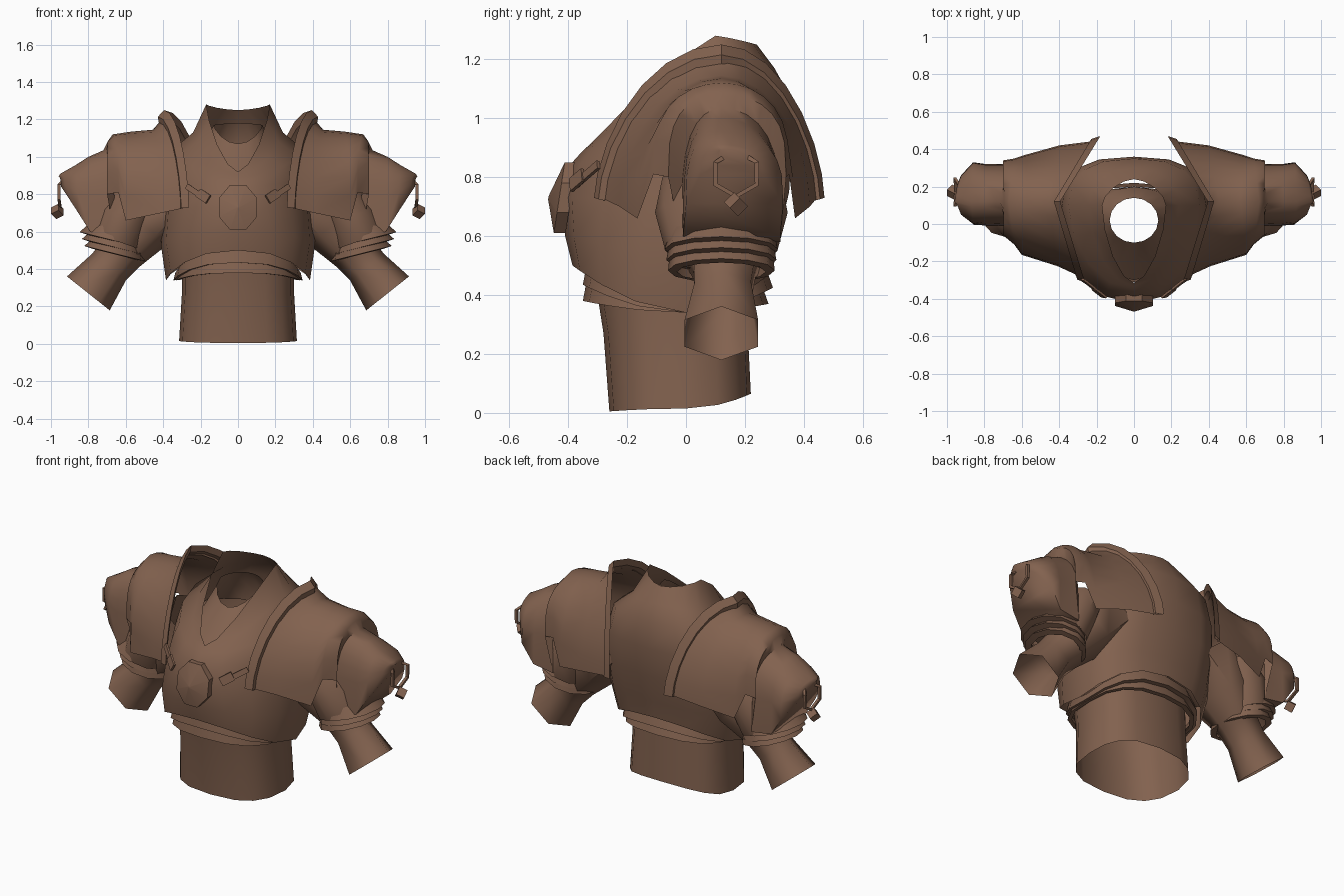
import bpy, bmesh, math
from mathutils import Vector, Matrix

if "Cube" in bpy.data.objects:
    bpy.data.objects.remove(bpy.data.objects["Cube"])

leather = bpy.data.materials.new("brown_leather")
leather.diffuse_color = (0.225, 0.122, 0.078, 1)
leather.use_nodes = True
leather.node_tree.nodes["Principled BSDF"].inputs["Base Color"].default_value = leather.diffuse_color


def finish(name, bm, mirror=False, angle=40):
    bmesh.ops.recalc_face_normals(bm, faces=bm.faces)
    me = bpy.data.meshes.new(name)
    bm.to_mesh(me)
    bm.free()
    me.materials.append(leather)
    ob = bpy.data.objects.new(name, me)
    bpy.context.collection.objects.link(ob)
    if mirror:
        m = ob.modifiers.new("mirror", 'MIRROR')
        m.use_mirror_merge = False
    bpy.ops.object.select_all(action='DESELECT')
    ob.select_set(True)
    bpy.context.view_layer.objects.active = ob
    bpy.ops.object.shade_smooth_by_angle(angle=math.radians(angle))
    return ob


def loft(rows, closed=True, caps=False, closed_from=None):
    """Skin a list of point rows; closed_from closes only the later rows."""
    bm = bmesh.new()
    vs = [[bm.verts.new(p) for p in r] for r in rows]
    n = len(rows[0])
    for k in range(len(vs) - 1):
        wrap = closed or (closed_from is not None and k >= closed_from)
        for i in range(n if wrap else n - 1):
            j = (i + 1) % n
            bm.faces.new((vs[k][i], vs[k][j], vs[k + 1][j], vs[k + 1][i]))
    if caps:
        bm.faces.new(vs[-1])
    return bm


def body_ring(rx, yf, yb, zf, zs, zb, yc=0.0, e=1.0, eb=None, n=16, k=1.5):
    """Ring round the body with its own height at front, sides and back;
    e and eb set how square the front and back halves are."""
    pts = []
    for i in range(n):
        a = 2 * math.pi * i / n
        c, s = math.cos(a), math.sin(a)
        p = eb if eb and s > 0 else e
        x = rx * math.copysign(abs(c) ** p, c)
        y = yc + abs(s) ** p * ((yb if s > 0 else yf) - yc)
        z = zs + abs(s) ** k * ((zb if s > 0 else zf) - zs)
        pts.append((x, y, z))
    return pts


def arch(xt, xf, xb, yf, yb, zb, zt, q=1.0, ya=0.12, n=14):
    """Arch over the shoulder: apex at xt, feet at xf (front) and xb (back)."""
    pts = []
    for i in range(n + 1):
        t = math.pi * i / n
        c, h = math.cos(t), max(math.sin(t), 0) ** q
        foot, y = (xf, yf) if c > 0 else (xb, yb)
        pts.append((xt + (foot - xt) * abs(c), ya + (y - ya) * abs(c), zb + (zt - zb) * h))
    return pts


def tube_ring(centre, axis, r, ry, n=6):
    """Ring across an arm, with a corner at its top and bottom."""
    u = Vector((0, 1, 0))
    v = Vector(axis).normalized().cross(u)
    return [Vector(centre) + u * ry * math.sin(2 * math.pi * i / n)
            + v * r * math.cos(2 * math.pi * i / n) for i in range(n)]


# Waist of the undershirt
finish("undershirt_waist", loft([
    body_ring(.315, -.26, .22, .005, .015, .065, e=.75),
    body_ring(.300, -.28, .21, .27, .27, .27, e=.75),
    body_ring(.300, -.31, .20, .46, .42, .45, e=.75)]))

# Neck of the undershirt inside the collar
finish("undershirt_neck", loft([
    body_ring(.290, -.30, .20, .87, .95, .98, yc=.04),
    body_ring(.200, -.22, .20, .95, 1.03, 1.08, yc=.03),
    body_ring(.130, -.10, .14, 1.07, 1.17, 1.18, yc=.02)]))

# Breastplate with open pointed collar
finish("breastplate", loft([
    body_ring(.385, -.385, .295, .50, .34, .48, e=.85),
    body_ring(.412, -.410, .31, .60, .53, .58, yc=.03, e=.9, eb=.8),
    body_ring(.402, -.425, .35, .73, .73, .75, yc=.07, e=1.0, eb=.75),
    body_ring(.385, -.395, .36, .84, .90, .92, yc=.10, e=1.05, eb=.75),
    body_ring(.350, -.350, .35, .89, 1.04, 1.08, yc=.10, e=1.05, eb=.8),
    body_ring(.240, -.333, .30, .905, 1.13, 1.17, yc=.10, e=1.1, eb=.9),
    body_ring(.170, -.315, .24, .92, 1.28, 1.25, yc=.10, e=1.2)]))

# Two overlapping waist bands tucked under the breastplate
for name, rx, yb, zf, zb in (("upper_waist_band", .345, .295, .435, .425),
                             ("lower_waist_band", .330, .28, .38, .37)):
    finish(name, loft([
        body_ring(rx - .01, -.335, yb - .025, zf + .08, .38, zb + .07, e=.8),
        body_ring(rx, -.350, yb, zf, .340, zb, e=.8),
        body_ring(.31, -.325, yb - .03, zf, .342, zb, e=.8)]))

# Chest medallion: low eight sided boss leaning back
bm = bmesh.new()
rows = []
for r, y in ((1, -.39), (1, -.43), (.05, -.467)):
    pts = []
    for i in range(8):
        a = math.pi * (i + .5) / 4
        pts.append(bm.verts.new((.111 * r * math.sin(a), y + .02 * r * math.cos(a),
                                 .73 + .13 * r * math.cos(a))))
    rows.append(pts)
for a, b in zip(rows, rows[1:]):
    for i in range(8):
        bm.faces.new((a[i], a[(i + 1) % 8], b[(i + 1) % 8], b[i]))
bm.faces.new(rows[-1])
finish("medallion", bm, angle=25)

# Strap and buckle on each side of the chest
for name, loc, size in (("strap", (.225, -.335, .81), (.14, .012, .03)),
                        ("buckle", (.185, -.370, .79), (.075, .012, .05))):
    bm = bmesh.new()
    bmesh.ops.create_cube(bm, size=1, matrix=Matrix.Translation(loc)
                          @ Matrix.Rotation(math.radians(38), 4, 'Z')
                          @ Matrix.Rotation(math.radians(-28), 4, 'Y')
                          @ Matrix.Rotation(math.radians(-15), 4, 'X')
                          @ Matrix.Diagonal((*size, 1)))
    finish(name, bm, mirror=True)

# Flat raised rim along the inner edge of each shoulder guard
finish("shoulder_rim", loft([
    arch(.400, .272, .20, -.288, .445, .73, 1.21, 1.25),
    arch(.395, .262, .18, -.312, .47, .73, 1.25, 1.25),
    arch(.428, .304, .228, -.297, .455, .725, 1.215, 1.25),
    arch(.425, .306, .228, -.275, .435, .72, 1.185, 1.25)], closed=False),
    mirror=True, angle=30)

# Shoulder guard shaped like a beast head with a closed muzzle
finish("shoulder_guard", loft([
    arch(.400, .272, .20, -.288, .445, .73, 1.21, 1.25),
    arch(.455, .41, .40, -.225, .42, .70, 1.145, 1.05),
    arch(.570, .60, .58, -.165, .37, .66, 1.135, .85),
    arch(.670, .64, .64, -.110, .35, .81, 1.12, .65),
    arch(.695, .70, .70, -.060, .34, .80, 1.085, .6),
    arch(.720, .66, .66, -.015, .32, .58, 1.035, .5),
    arch(.800, .79, .79, -.010, .32, .60, 1.00, .5),
    arch(.870, .86, .86, .000, .33, .71, .955, .6),
    arch(.950, .925, .925, .050, .26, .81, .91, .6),
    arch(.960, .945, .945, .110, .21, .84, .895, .6)],
    closed=False, closed_from=5, caps=True), mirror=True, angle=62)

# Sleeve from shoulder to open cuff
axis = (.62, 0, -.78)
finish("sleeve", loft([
    tube_ring((.34, .12, .81), axis, .19, .20),
    tube_ring((.50, .13, .63), axis, .158, .20),
    tube_ring((.62, .13, .49), axis, .122, .12),
    tube_ring((.69, .125, .41), axis, .115, .11),
    tube_ring((.80, .12, .27), axis, .146, .144)]), mirror=True, angle=62)

# Upper arm guard beneath the shoulder guard
finish("upper_arm_guard", loft([
    tube_ring((.53, .12, .80), (.35, 0, -1), .13, .20, 12),
    tube_ring((.60, .12, .68), (.35, 0, -1), .15, .225, 12),
    tube_ring((.65, .12, .55), (.35, 0, -1), .155, .19, 12)]), mirror=True)

# Three flared bands stacked above the elbow, tipped up at the outside
tip = (.25, 0, -1)
for i in range(3):
    cx, cz, r = .675 - .008 * i, .555 - .036 * i, .178 - .005 * i
    finish("arm_band_%d" % (i + 1), loft([
        tube_ring((cx - .02, .12, cz + .06), tip, r - .04, .175, 12),
        tube_ring((cx, .12, cz), tip, r, .193 - .006 * i, 12),
        tube_ring((cx, .12, cz - .004), tip, r - .04, .15, 12)]), mirror=True)

# Hexagonal ring hanging from the muzzle
path = [Vector(p) for p in ((.935, .13, .868), (.958, .10, .85), (.957, .10, .775), (.952, .17, .735),
                            (.957, .24, .775), (.958, .24, .85), (.935, .21, .868))]
rows = []
for i, p in enumerate(path):
    d = (path[min(i + 1, 6)] - path[max(i - 1, 0)]).normalized()
    u = Vector((1, 0, 0))
    v = d.cross(u).normalized()
    rows.append([p + .011 * (u * math.cos(a) + v * math.sin(a))
                 for a in (math.pi / 4 + math.pi / 2 * k for k in range(4))])
finish("muzzle_ring", loft(rows, caps=True), mirror=True, angle=20)

# Faceted pendant
bm = bmesh.new()
bmesh.ops.create_cube(bm, size=.048, matrix=Matrix.Translation((.966, .17, .708))
                      @ Matrix.Rotation(math.radians(45), 4, 'X')
                      @ Matrix.Rotation(math.radians(35), 4, 'Y'))
finish("pendant", bm, mirror=True, angle=10)
